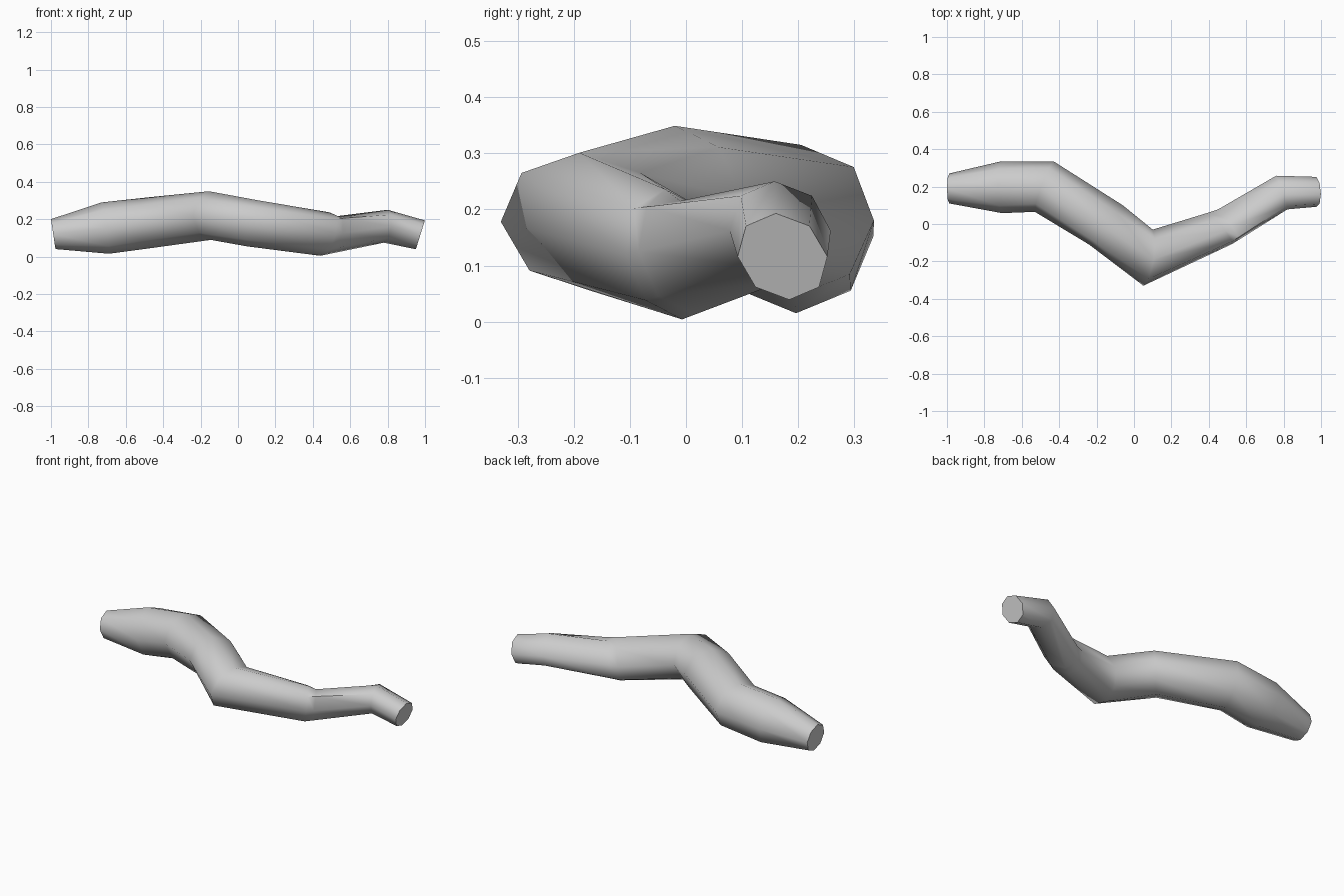
import bpy, bmesh, math
from mathutils import Vector as V

if "Cube" in bpy.data.objects:
    bpy.data.objects.remove(bpy.data.objects["Cube"])

SIDES = 8

# path stations: centre, half-width vector (towards back), half-height vector (up)
stations = [
    ((-.988, .19, .12), (0, .08, 0), (-.012, 0, .08)),
    ((-.71, .196, .152), (-.005, .138, 0), (-.02, 0, .137)),
    ((-.48, .20, .18), (.05, .135, 0), (-.015, .005, .135)),
    ((-.15, -.005, .219), (.09, .105, 0), (-.005, -.015, .13)),
    ((.075, -.18, .178), (.025, .15, 0), (.03, -.01, .123)),
    ((.465, -.022, .12), (-.06, .085, 0), (.025, -.015, .116)),
    ((.79, .168, .162), (-.03, .09, 0), (.01, -.01, .088)),
    ((.975, .172, .116), (0, .08, 0), (.024, -.012, .077)),
]
stations = [tuple(V(v) for v in s) for s in stations]

# extra station just past the second bend, carrying the notch on its upper back
notch = tuple(a.lerp(b, .12) for a, b in zip(stations[5], stations[6]))
stations.insert(6, notch)
dent = {0: .92, 1: .5, 2: .8}

bm = bmesh.new()
rings = []
for i, (centre, side, up) in enumerate(stations):
    ring = []
    for k in range(SIDES):
        a = math.tau * k / SIDES
        f = dent.get(k, 1) if i == 6 else 1
        ring.append(bm.verts.new(centre + f * (side * math.cos(a) + up * math.sin(a))))
    rings.append(ring)

# tube walls and end caps
for r0, r1 in zip(rings, rings[1:]):
    for k in range(SIDES):
        n = (k + 1) % SIDES
        bm.faces.new((r0[k], r0[n], r1[n], r1[k]))
bm.faces.new(rings[0])
bm.faces.new(rings[-1])
bmesh.ops.recalc_face_normals(bm, faces=bm.faces)

mesh = bpy.data.meshes.new("bent_branch")
bm.to_mesh(mesh)
bm.free()
branch = bpy.data.objects.new("bent_branch", mesh)
bpy.context.collection.objects.link(branch)
bpy.context.view_layer.objects.active = branch
branch.select_set(True)
bpy.ops.object.shade_smooth_by_angle(angle=math.radians(58))
